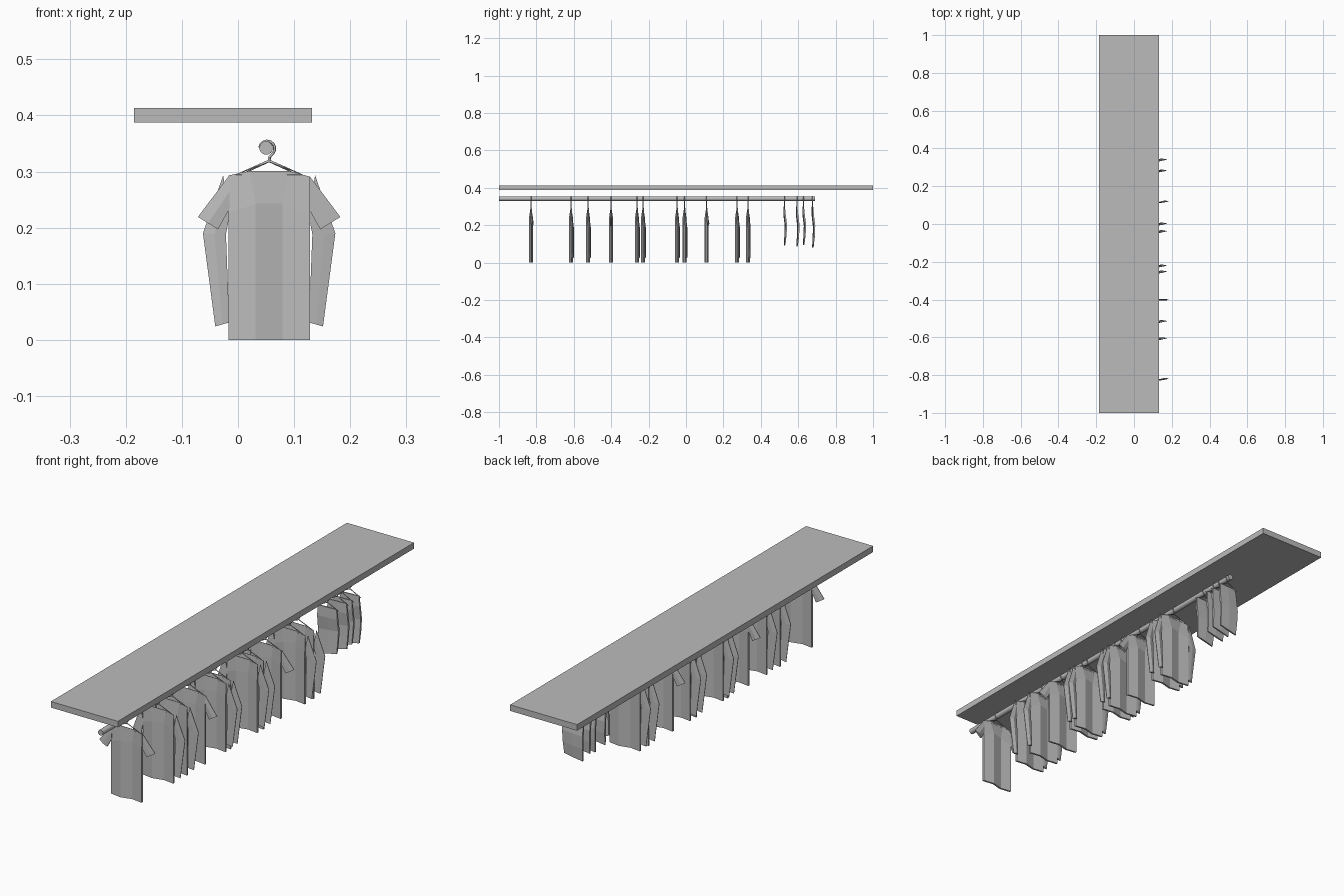
import bpy, bmesh, math

if "Cube" in bpy.data.objects:
    bpy.data.objects.remove(bpy.data.objects["Cube"])

grey = bpy.data.materials.new("neutral grey")
grey.diffuse_color = (0.5, 0.5, 0.5, 1)
grey.use_nodes = True
grey.node_tree.nodes["Principled BSDF"].inputs["Base Color"].default_value = grey.diffuse_color
CX, ROD_Z = 0.0555, 0.342   # centre line of the clothes, height of the rod


def finish(bm, name):
    bmesh.ops.recalc_face_normals(bm, faces=bm.faces)
    me = bpy.data.meshes.new(name)
    bm.to_mesh(me)
    bm.free()
    me.materials.append(grey)
    ob = bpy.data.objects.new(name, me)
    bpy.context.collection.objects.link(ob)
    return ob


def slab(bm, rows, y0):
    """Closed thin cloth: rows of (x, y offset, z, half thickness)."""
    n, m = len(rows), len(rows[0])
    front, back = [[[bm.verts.new((x, y0 + y + s * t, z)) for x, y, z, t in r]
                    for r in rows] for s in (-1, 1)]
    for g in (front, back):
        for i in range(n - 1):
            for j in range(m - 1):
                bm.faces.new((g[i][j], g[i][j+1], g[i+1][j+1], g[i+1][j]))
    rim = ([(0, j) for j in range(m)] + [(i, m-1) for i in range(1, n)] +
           [(n-1, j) for j in range(m-2, -1, -1)] + [(i, 0) for i in range(n-2, 0, -1)])
    for (a, b), (c, d) in zip(rim, rim[1:] + rim[:1]):
        bm.faces.new((front[a][b], front[c][d], back[c][d], back[a][b]))


# Shelf board
bm = bmesh.new()
bmesh.ops.create_cube(bm, size=1)
for v in bm.verts:
    v.co = (v.co.x * 0.317 - 0.0265, v.co.y * 2, v.co.z * 0.026 + 0.4)
finish(bm, "shelf")

# Hanging rod
bpy.ops.mesh.primitive_cylinder_add(vertices=16, radius=0.012, depth=1.69,
                                    location=(0.05, -0.155, ROD_Z),
                                    rotation=(math.pi / 2, 0, 0))
rod = bpy.context.object
rod.name = "rod"
rod.data.materials.append(grey)
bpy.ops.object.shade_smooth_by_angle()


def hanger(y, half):
    """Triangular frame with a hook around the rod."""
    cu = bpy.data.curves.new("hanger", 'CURVE')
    cu.dimensions = '3D'
    cu.bevel_depth = 0.0025
    cu.bevel_resolution = 0
    arms = [(CX, 0.319), (CX + half, 0.294), (CX - half, 0.294)]
    hook = [(CX, 0.319), (CX + 0.001, 0.326)]
    hook += [(0.052 + 0.0135 * math.cos(math.radians(a)),
              ROD_Z - 0.001 + 0.0135 * math.sin(math.radians(a)))
             for a in range(-40, 181, 27)]
    for pts, closed in ((arms, True), (hook, False)):
        sp = cu.splines.new('POLY')
        sp.points.add(len(pts) - 1)
        for p, (x, z) in zip(sp.points, pts):
            p.co = (x, y, z, 1)
        sp.use_cyclic_u = closed
    cu.materials.append(grey)
    ob = bpy.data.objects.new("hanger", cu)
    bpy.context.collection.objects.link(ob)


def shirt(y, short, off):
    bm = bmesh.new()
    # S-folded body, flattening towards the shoulders
    xs = [-0.0725, -0.024, 0.024, 0.0725]
    wave = [0.001, -0.006, 0.006, -0.001]
    rows = [[(CX + x, w, 0.0, 0.004) for x, w in zip(xs, wave)],
            [(CX + x, w, z, 0.004) for x, w, z in zip(xs, wave, (.225, .243, .243, .225))],
            [(CX + x, 0, z, 0.001) for x, z in
             zip((-0.0725, -0.035, 0.035, 0.0725), (.293, .301, .301, .291))]]
    slab(bm, rows, y)
    # Sleeves as (inner x, inner z, outer x, outer z) from shoulder to cuff
    if short:
        path = [(.070, .235, .072, .292), (.091, .197, .127, .219)]
    else:
        path = [(.070, .225, .082, .293), (.077, .188, .118, .19), (.071, .031, .096, .024)]
    for s in (1, -1):
        yo = off if s > 0 else -off * 0.4
        rows = []
        for k, (xi, zi, xo, zo) in enumerate(path):
            t, o = (0.002, yo * 0.3) if k == 0 else (0.004, yo)
            rows.append([(CX + s * xi, o * 0.6, zi, t), (CX + s * (xi + xo) / 2, o, (zi + zo) / 2, t + 0.001),
                         (CX + s * xo, o, zo, 0.001)])
        slab(bm, rows, y)
    finish(bm, "short_sleeved_shirt" if short else "long_sleeved_shirt")
    hanger(y, 0.06)


SHIRT_Y = [-0.829, -0.615, -0.524, -0.401, -0.262, -0.23, -0.048, -0.008, 0.11, 0.273, 0.331]
SHORT = {0, 3, 8}
for i, y in enumerate(SHIRT_Y):
    shirt(y, i in SHORT, 0.0 if i == 3 else 0.01)

# Folded trousers draped over the last hangers, bowed in profile
for y, z0 in ((0.526, 0.10), (0.593, 0.095), (0.628, 0.102), (0.677, 0.088)):
    bm = bmesh.new()
    rows = []
    for f, bow, t, half in ((0, 0.002, .004, .042), (.25, .006, .006, .045), (.5, .008, .006, .047),
                            (.78, .001, .006, .046), (1, -.001, .003, .043)):
        z = z0 + (0.299 - z0) * f
        rows.append([(CX + half * u, bow + 0.002 * u, z + 0.008 * u * (1 - f), t * (1 - 0.3 * abs(u)))
                     for u in (-1, 0, 1)])
    slab(bm, rows, y)
    finish(bm, "folded_trousers")
    hanger(y, 0.05)
